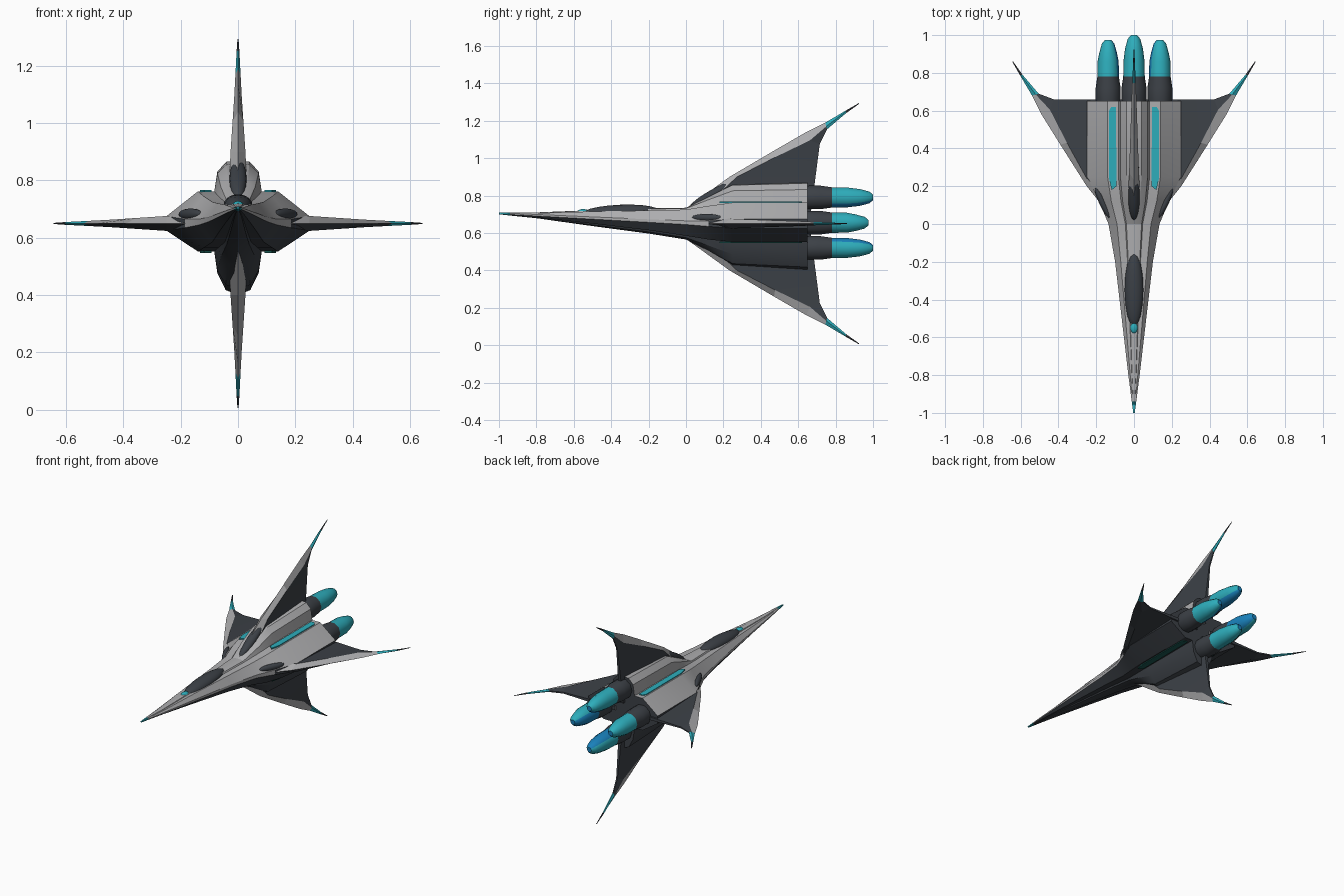
import bpy, bmesh, math
from mathutils import Matrix, Vector

cube = bpy.data.objects.get("Cube")
if cube:
    bpy.data.objects.remove(cube, do_unlink=True)

AXIS_Z = 0.65


def material(name, r, g, b):
    m = bpy.data.materials.new(name)
    m.use_nodes = True
    m.diffuse_color = (r, g, b, 1)
    bsdf = m.node_tree.nodes["Principled BSDF"]
    bsdf.inputs["Base Color"].default_value = (r, g, b, 1)
    bsdf.inputs["Roughness"].default_value = 0.6
    return m


MATS = [material("light grey", 0.42, 0.42, 0.43),
        material("dark grey", 0.045, 0.052, 0.062),
        material("cyan", 0.027, 0.42, 0.5),
        material("dark teal", 0.01, 0.1, 0.085),
        material("blue", 0.01, 0.22, 0.5)]
LIGHT, DARK, CYAN, TEAL, BLUE = range(5)


def finish(name, bm, smooth=None):
    bmesh.ops.recalc_face_normals(bm, faces=bm.faces)
    mesh = bpy.data.meshes.new(name)
    bm.to_mesh(mesh)
    bm.free()
    for m in MATS:
        mesh.materials.append(m)
    ob = bpy.data.objects.new(name, mesh)
    bpy.context.collection.objects.link(ob)
    if smooth:
        bpy.ops.object.select_all(action='DESELECT')
        ob.select_set(True)
        bpy.context.view_layer.objects.active = ob
        bpy.ops.object.shade_smooth_by_angle(angle=math.radians(smooth))
    return ob


def loft(bm, rings):
    rows = [[bm.verts.new(p) for p in ring] for ring in rings]
    n = len(rows[0])
    for a, b in zip(rows, rows[1:]):
        for i in range(n):
            bm.faces.new((a[i], a[(i + 1) % n], b[(i + 1) % n], b[i]))
    return bm.faces.new(rows[0]), bm.faces.new(rows[-1])


# Hull: cross-shaped section that grows from a needle nose
def section(y, c, w, e, sx, sh, sl, hx, top, bot):
    half = [(0, top), (.55 * hx, top * .98), (hx, sh + .65 * (top - sh)),
            (1.15 * hx, sh), (sx, sh), (w, e),
            (w, -e), (sx, -sl), (1.15 * hx, -sl),
            (hx, -sl - .5 * (bot - sl)), (.6 * hx, -bot * .93), (0, -bot)]
    ring = half + [(-x, z) for x, z in half[-2:0:-1]]
    return [(x, y, c + z) for x, z in ring]


stations = [
    (-1.0, .705, .004, .002, .003, .003, .004, .002, .004, .005),
    (-.94, .702, .012, .003, .008, .005, .006, .004, .008, .009),
    (-.8, .695, .03, .004, .02, .011, .012, .01, .015, .016),
    (-.5, .68, .065, .006, .045, .035, .03, .02, .042, .043),
    (-.2, .665, .1, .008, .07, .055, .05, .03, .067, .068),
    (0, .655, .135, .01, .09, .07, .07, .04, .08, .09),
    (.12, .65, .185, .015, .12, .095, .085, .06, .145, .15),
    (.25, .65, .25, .025, .14, .112, .098, .072, .21, .23),
    (.65, .65, .25, .025, .14, .112, .098, .072, .22, .25)]
bm = bmesh.new()
nose_cap, tail_cap = loft(bm, [section(*s) for s in stations])
bm.normal_update()
for f in bm.faces:
    mid = f.calc_center_median()
    keel = .705 - .05 * min(1, mid.y + 1)
    if mid.y < -.94:
        f.material_index = CYAN
    elif mid.z < keel - .004:
        f.material_index = DARK
tail_cap.material_index = DARK
finish("hull", bm, 25)


# Fins: rows of leading edge, ridge and trailing edge points (radius, y)
FIN_ROWS = [((.05, -.05), (.05, .05), (.05, .66), .035),
            ((.25, .2), (.25, .24), (.25, .66), .026),
            ((.39, .42), (.355, .43), (.33, .66), .019),
            ((.49, .58), (.445, .605), (.425, .66), .013),
            ((.54, .68), (.52, .685), (.505, .69), .009),
            ((.605, .79), (.6, .79), (.59, .79), .005),
            ((.645, .86), (.642, .86), (.64, .86), .002)]


def fin(name, angle, shift, dark_below):
    bm = bmesh.new()
    turn = Matrix.Rotation(angle, 4, 'Y')

    def vert(p, t):
        r, y = p
        v = turn @ Vector((r, y + shift * min(1, r / .5), t))
        return bm.verts.new(v + Vector((0, 0, AXIS_Z)))

    rows = [(vert(a, 0), vert(b, t), vert(c, t * .35),
             vert(c, -t * .35), vert(b, -t)) for a, b, c, t in FIN_ROWS]
    for k, (p, q) in enumerate(zip(rows, rows[1:])):
        for i in range(5):
            j = (i + 1) % 5
            f = bm.faces.new((p[i], p[j], q[j], q[i]))
            f.normal_update()
            above = (i < 2) == (math.cos(angle) > 0)
            band = i in (0, 4) and not (dark_below and not above)
            f.material_index = LIGHT if band else DARK
            if k == 4:
                f.material_index = CYAN
            elif k == 5:
                f.material_index = DARK
    bm.faces.new(rows[0])
    bm.faces.new(rows[-1])
    finish(name, bm)


fin("left_wing", 0, 0, True)
fin("right_wing", math.pi, 0, True)
fin("dorsal_fin", -math.pi / 2, .065, False)
fin("ventral_fin", math.pi / 2, .065, False)


# Engines: dark nacelle with a long glowing exhaust cone
def engine(name, x, z, end):
    profile = [(.6, .055), (.66, .066), (.72, .066), (.78, .057),
               (.86, .056), (end - .07, .047), (end - .02, .033), (end, .016)]
    bm = bmesh.new()
    n = 10
    loft(bm, [[(x + r * math.cos(2 * math.pi * i / n), y,
                z + r * math.sin(2 * math.pi * i / n)) for i in range(n)]
              for y, r in profile])
    inward = Vector((-x, 0, AXIS_Z - z)).normalized()
    for f in bm.faces:
        mid = f.calc_center_median()
        side = Vector((mid.x - x, 0, mid.z - z))
        if mid.y < .78:
            f.material_index = DARK
        elif side.length < .001 or side.normalized().dot(inward) > .6:
            f.material_index = BLUE
        else:
            f.material_index = CYAN
    finish(name, bm, 40)


engine("upper_engine", 0, .79, 1.0)
engine("lower_engine", 0, .52, 1.0)
engine("left_engine", .137, .655, .975)
engine("right_engine", -.137, .655, .975)


# Rounded details: canopy, sensor and intakes
def blob(name, loc, size, mat, tilt=0, yaw=0):
    bm = bmesh.new()
    bmesh.ops.create_uvsphere(bm, u_segments=16, v_segments=10, radius=1)
    place = (Matrix.Translation(loc) @ Matrix.Rotation(yaw, 4, 'Z')
             @ Matrix.Rotation(tilt, 4, 'X') @ Matrix.Diagonal((*size, 1)))
    bmesh.ops.transform(bm, matrix=place, verts=bm.verts)
    for f in bm.faces:
        f.material_index = mat
    finish(name, bm, 60)


blob("canopy", (0, -.35, .715), (.05, .2, .036), DARK, .04)
blob("canopy_sensor", (0, -.55, .714), (.02, .03, .014), CYAN)
blob("dorsal_intake", (0, .14, .805), (.03, .14, .025), DARK, .52)
for side, s in (("left", 1), ("right", -1)):
    blob(side + "_intake", (s * .165, .11, .682), (.018, .09, .02), DARK, 0, -s * .45)


# Glow strips laid on the shoulders, above and below
def strip(name, s, z, mat):
    bm = bmesh.new()
    outline = [(.093, .2), (.118, .18), (.132, .24), (.132, .6),
               (.12, .62), (.095, .62)]
    loft(bm, [[(s * x, y, z + h) for x, y in outline] for h in (-.004, .004)])
    for f in bm.faces:
        f.material_index = mat
    finish(name, bm)


for side, s in (("left", 1), ("right", -1)):
    strip(side + "_upper_strip", s, .763, CYAN)
    strip(side + "_lower_strip", s, .551, TEAL)
